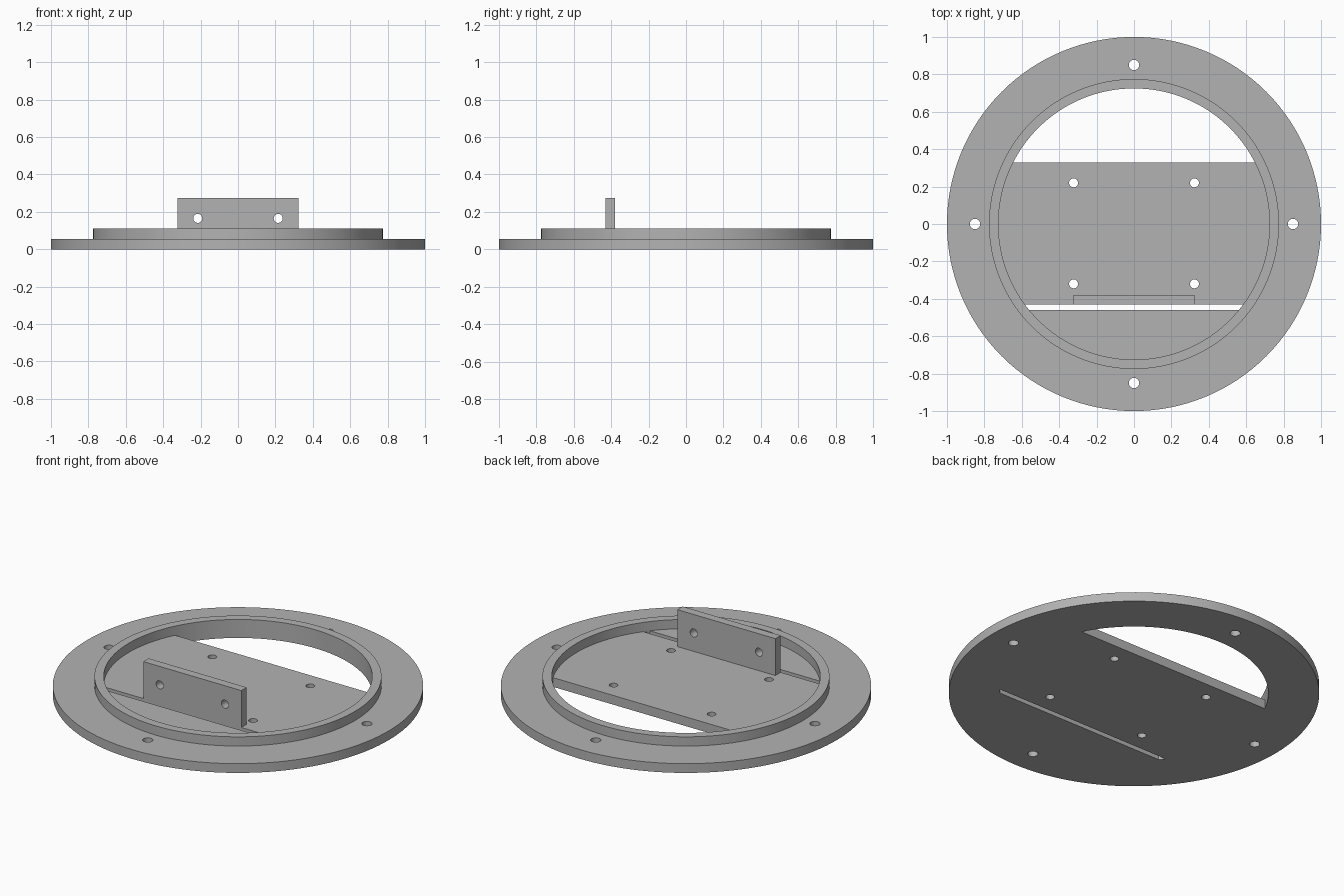
import bpy, bmesh, math
from math import sin, cos, pi, asin, sqrt

if "Cube" in bpy.data.objects:
    bpy.data.objects.remove(bpy.data.objects["Cube"])

FLOOR = 0.055      # thickness of flange and floor
RIM_TOP = 0.11
R_IN, R_RIM = 0.725, 0.775
SLOT_FRONT, SLOT_BACK, OPENING = -0.46, -0.43, 0.33
HALF_W = 0.323

grey = bpy.data.materials.new("grey")
grey.use_nodes = True
colour = (0.45, 0.45, 0.45, 1)
grey.diffuse_color = colour
grey.node_tree.nodes["Principled BSDF"].inputs["Base Color"].default_value = colour


def arc(radius, start, end, steps):
    angles = [start + (end - start) * i / steps for i in range(steps + 1)]
    return [(radius * cos(a), radius * sin(a)) for a in angles]


def circle(radius, steps, cx=0, cy=0):
    return [(cx + x, cy + y) for x, y in arc(radius, 0, 2 * pi, steps)[:-1]]


def prism(name, outline, low, high, upright=False):
    """Extrude an outline along z, or along y when upright."""
    bm = bmesh.new()
    place = (lambda x, y: (x, low, y)) if upright else (lambda x, y: (x, y, low))
    face = bm.faces.new([bm.verts.new(place(*p)) for p in outline])
    grown = bmesh.ops.extrude_face_region(bm, geom=[face])["geom"]
    shift = (0, high - low, 0) if upright else (0, 0, high - low)
    bmesh.ops.translate(bm, vec=shift, verts=[v for v in grown if isinstance(v, bmesh.types.BMVert)])
    bmesh.ops.recalc_face_normals(bm, faces=bm.faces)
    mesh = bpy.data.meshes.new(name)
    bm.to_mesh(mesh)
    bm.free()
    mesh.materials.append(grey)
    obj = bpy.data.objects.new(name, mesh)
    bpy.context.collection.objects.link(obj)
    return obj


def select(obj):
    bpy.ops.object.select_all(action="DESELECT")
    obj.select_set(True)
    bpy.context.view_layer.objects.active = obj


def cut(obj, cutters):
    for cutter in cutters:
        select(obj)
        mod = obj.modifiers.new("cut", "BOOLEAN")
        mod.operation, mod.solver, mod.object = "DIFFERENCE", "EXACT", cutter
        bpy.ops.object.modifier_apply(modifier=mod.name)
        bpy.data.objects.remove(cutter)


def finish(obj):
    select(obj)
    bpy.ops.object.shade_smooth_by_angle(angle=math.radians(30))


def cutter(outline):
    return prism("cutter", outline, -0.1, 0.3)


# Round flange with its floor, rear opening, slot and screw holes
base = prism("flange_and_floor", circle(1, 128), 0, FLOOR)
tilt = asin(OPENING / R_IN)
slot = [(side * sqrt(R_IN ** 2 - y * y), y)
        for side, y in ((-1, SLOT_FRONT), (1, SLOT_FRONT), (1, SLOT_BACK), (-1, SLOT_BACK))]
holes = [circle(0.028, 24, 0.85 * x, 0.85 * y) for x, y in ((1, 0), (0, 1), (-1, 0), (0, -1))]
holes += [circle(0.024, 24, x, y) for x in (-HALF_W, HALF_W) for y in (-0.32, 0.22)]
cut(base, [cutter(o) for o in [arc(R_IN, tilt, pi - tilt, 64), slot] + holes])
finish(base)

# Raised rim around the floor
rim = prism("raised_rim", circle(R_RIM, 128), FLOOR, RIM_TOP)
cut(rim, [cutter(circle(R_IN, 128))])
finish(rim)

# Upright bracket with two holes
plate = [(-HALF_W, FLOOR), (HALF_W, FLOOR), (HALF_W, 0.275), (-HALF_W, 0.275)]
bracket = prism("upright_bracket", plate, SLOT_BACK, -0.38, upright=True)
cut(bracket, [prism("cutter", circle(0.024, 24, x, 0.165), -0.6, -0.2, upright=True)
              for x in (-0.215, 0.215)])
finish(bracket)
